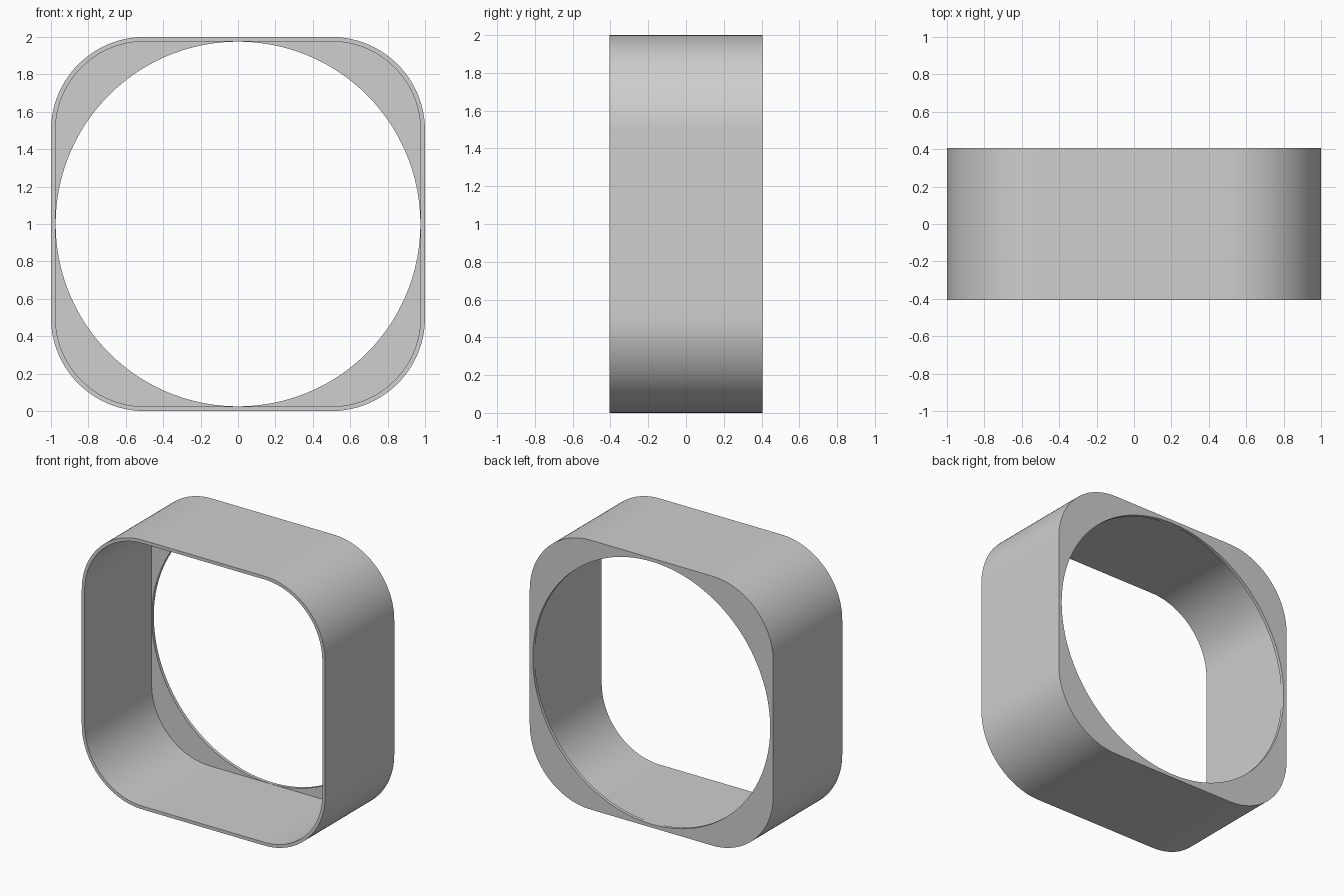
import bpy, bmesh
from math import cos, sin, pi, radians
from mathutils import Vector

cube = bpy.data.objects.get("Cube")
if cube:
    bpy.data.objects.remove(cube)

HALF, CORNER = 1.0, 0.5      # outer half width and corner radius
DEPTH = 0.405                # half depth
WALL = 0.024                 # wall and back plate thickness
HOLE = HALF - WALL - 0.001   # radius of the round opening
ARC_STEPS, SIDE_STEPS = 32, 24


def rounded_square(half, radius):
    """Points of a rounded square with evenly divided corners and sides."""
    c = half - radius
    points = []
    for quarter in range(4):
        turn = quarter * pi / 2
        local = [Vector((half, -c + 2 * c * i / SIDE_STEPS)) for i in range(SIDE_STEPS)]
        for i in range(ARC_STEPS):
            a = pi / 2 * i / ARC_STEPS
            local.append(Vector((c + radius * cos(a), c + radius * sin(a))))
        points += [Vector((p.x * cos(turn) - p.y * sin(turn),
                           p.x * sin(turn) + p.y * cos(turn))) for p in local]
    return points


# Cross-section loops: outer shell, back plate with round hole, inner shell
outer = rounded_square(HALF, CORNER)
inner = rounded_square(HALF - WALL, CORNER - WALL)
circle = [p.normalized() * HOLE for p in inner]
loops = [(outer, -DEPTH), (outer, DEPTH), (circle, DEPTH),
         (circle, DEPTH - WALL), (inner, DEPTH - WALL), (inner, -DEPTH)]

bm = bmesh.new()
rings = [[bm.verts.new((p.x, y, p.y + HALF)) for p in pts] for pts, y in loops]
for k, ring in enumerate(rings):
    following = rings[(k + 1) % len(rings)]
    for i in range(len(ring)):
        j = (i + 1) % len(ring)
        bm.faces.new((ring[i], ring[j], following[j], following[i]))
bmesh.ops.recalc_face_normals(bm, faces=bm.faces)

mesh = bpy.data.meshes.new("square_housing")
bm.to_mesh(mesh)
bm.free()
housing = bpy.data.objects.new("square_housing", mesh)
bpy.context.collection.objects.link(housing)

# Plain grey finish
grey = bpy.data.materials.new("light_grey")
grey.use_nodes = True
colour = (0.62, 0.62, 0.62, 1)
grey.diffuse_color = colour
grey.node_tree.nodes["Principled BSDF"].inputs["Base Color"].default_value = colour
mesh.materials.append(grey)

bpy.ops.object.select_all(action="DESELECT")
housing.select_set(True)
bpy.context.view_layer.objects.active = housing
bpy.ops.object.shade_smooth_by_angle(angle=radians(30))
